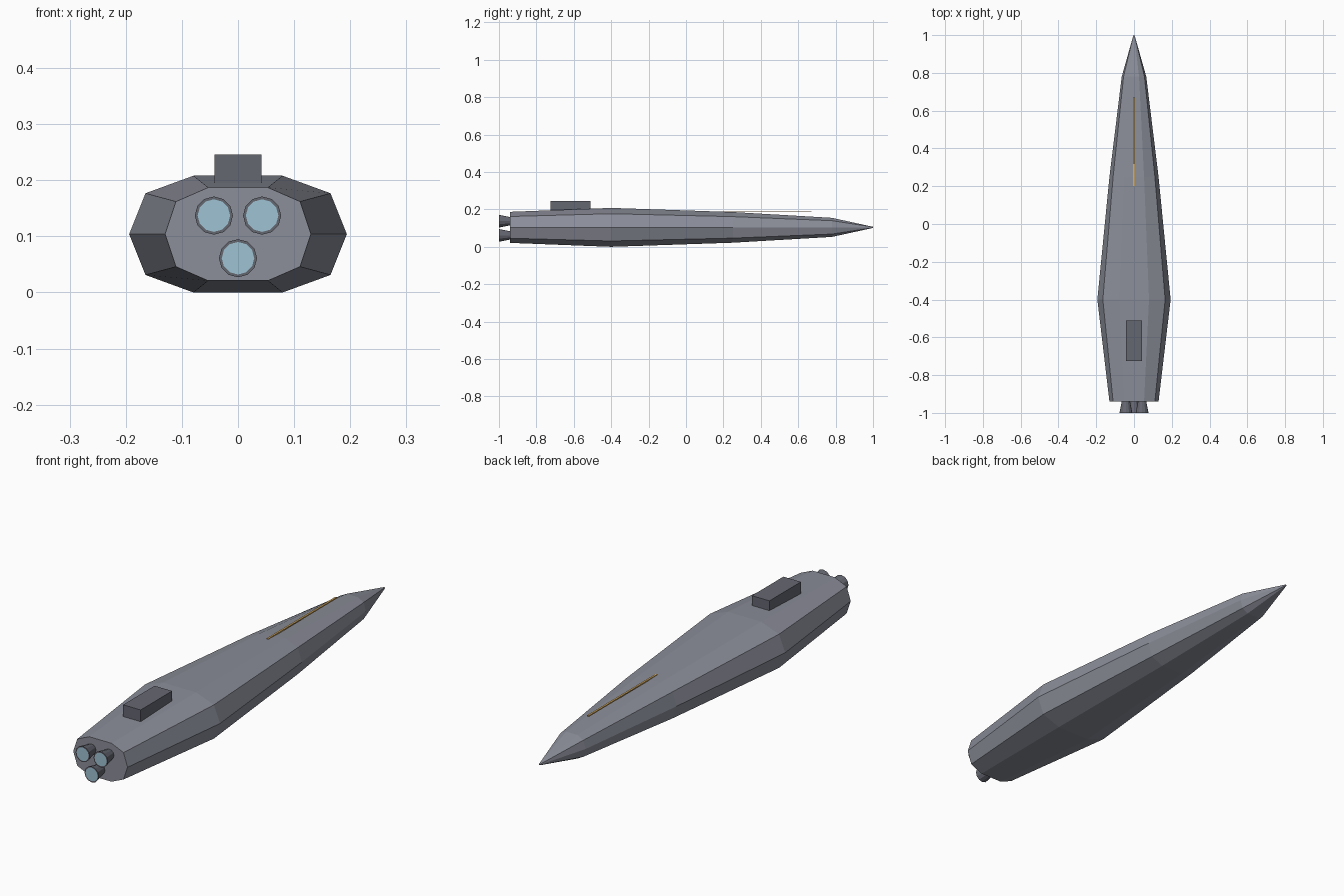
import bpy
import bmesh
import math
from mathutils import Matrix, Vector

cube = bpy.data.objects.get("Cube")
if cube:
    bpy.data.objects.remove(cube, do_unlink=True)


def make_material(name, rgb):
    mat = bpy.data.materials.new(name)
    mat.use_nodes = True
    colour = (*rgb, 1.0)
    mat.diffuse_color = colour
    mat.node_tree.nodes["Principled BSDF"].inputs["Base Color"].default_value = colour
    return mat


HULL = make_material("hull grey", (0.26, 0.27, 0.32))
DARK = make_material("dark grey", (0.13, 0.135, 0.165))
GLOW = make_material("engine blue", (0.34, 0.54, 0.65))
GOLD = make_material("gold trim", (0.70, 0.43, 0.13))


def add_object(name, bm, *mats):
    bmesh.ops.recalc_face_normals(bm, faces=bm.faces[:])
    mesh = bpy.data.meshes.new(name)
    bm.to_mesh(mesh)
    bm.free()
    for mat in mats:
        mesh.materials.append(mat)
    obj = bpy.data.objects.new(name, mesh)
    bpy.context.collection.objects.link(obj)
    return obj


def add_box(name, low, high, mat):
    low, high = Vector(low), Vector(high)
    bm = bmesh.new()
    bmesh.ops.create_cube(bm, size=1, matrix=Matrix.Translation((low + high) / 2)
                          @ Matrix.Diagonal((*(high - low), 1)))
    return add_object(name, bm, mat)


# Hull: a ten-sided section lofted through stations of (y, half width, half height)
CENTRE_Z = 0.104
quarter = [(0.41, 1.0), (0.85, 0.70), (1.0, 0.0)]
right_side = quarter + [(x, -z) for x, z in quarter[1::-1]]
section = right_side + [(-x, z) for x, z in reversed(right_side)]
stations = [(-0.94, 0.130, 0.083), (-0.40, 0.194, 0.104), (0.25, 0.130, 0.082),
            (0.78, 0.065, 0.051), (1.0, 0.003, 0.003)]

bm = bmesh.new()
rings = [[bm.verts.new((x * w, y, CENTRE_Z + z * h)) for x, z in section]
         for y, w, h in stations]
for a, b in zip(rings, rings[1:]):
    for i in range(len(section)):
        j = (i + 1) % len(section)
        bm.faces.new((a[i], a[j], b[j], b[i]))
bm.faces.new(rings[0])
bm.faces.new(rings[-1])
add_object("hull", bm, HULL)

# Raised block and thin spine strip on top of the hull
add_box("dorsal_block", (-0.042, -0.725, 0.18), (0.042, -0.51, 0.246), DARK)
add_box("spine_strip", (-0.004, 0.20, 0.185), (0.004, 0.67, 0.19), GOLD)

# Flared engine nozzles with a glowing disc set in each end
for name, x, z in (("left_nozzle", 0.043, 0.137), ("right_nozzle", -0.043, 0.137),
                   ("lower_nozzle", 0.0, 0.061)):
    bm = bmesh.new()
    bmesh.ops.create_cone(bm, cap_ends=True, segments=12, radius1=0.034, radius2=0.018,
                          depth=0.08, matrix=Matrix.Translation((x, -0.96, z))
                          @ Matrix.Rotation(-math.pi / 2, 4, 'X'))
    end = min(bm.faces, key=lambda f: f.calc_center_median().y)
    bmesh.ops.inset_individual(bm, faces=[end], thickness=0.005)
    end.material_index = 1
    add_object(name, bm, DARK, GLOW)
